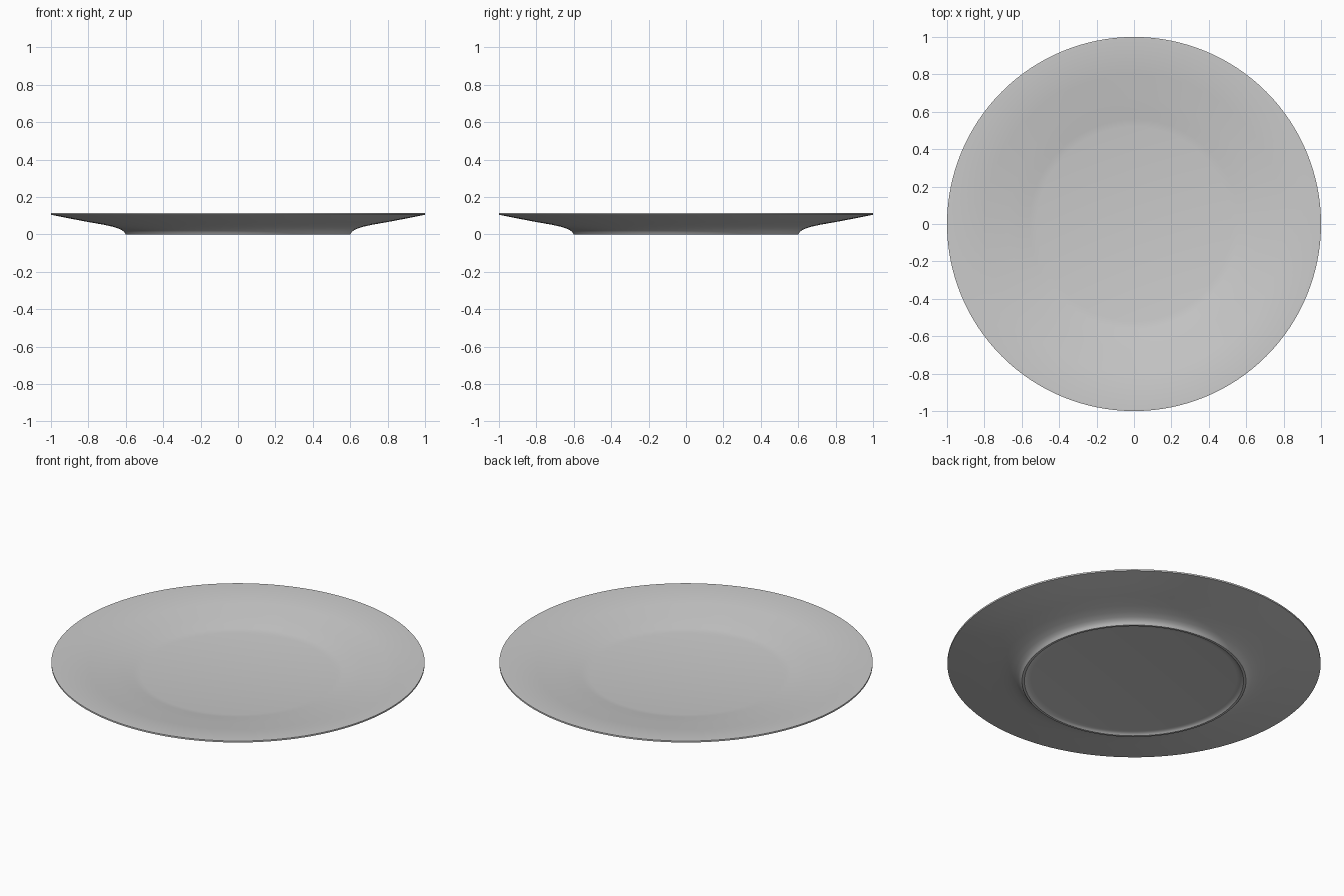
import bpy
import bmesh
import math

cube = bpy.data.objects.get("Cube")
if cube:
    bpy.data.objects.remove(cube, do_unlink=True)

SEGMENTS = 128

# Glaze colour
glaze = bpy.data.materials.new("grey_glaze")
glaze.use_nodes = True
colour = (0.6, 0.6, 0.6, 1)
glaze.diffuse_color = colour
glaze.node_tree.nodes["Principled BSDF"].inputs["Base Color"].default_value = colour

# Cross-section (radius, height): well, sloping rim, lip, underside, foot, recess
profile = [
    (0, 0.045), (0.52, 0.045),
    (0.56, 0.051), (0.61, 0.06), (0.67, 0.069), (0.8, 0.088), (0.99, 0.115),
    (1, 0.114), (1, 0.105),
    (0.9, 0.085), (0.8, 0.066), (0.72, 0.052), (0.67, 0.041),
    (0.635, 0.03), (0.618, 0.021), (0.607, 0.011), (0.6, 0),
    (0.587, 0), (0.58, 0.006), (0.568, 0.011), (0.55, 0.013), (0, 0.013),
]

# Plate: spin the cross-section around the z axis
bm = bmesh.new()
verts = [bm.verts.new((r, 0, z)) for r, z in profile]
edges = [bm.edges.new(pair) for pair in zip(verts, verts[1:])]
bmesh.ops.spin(bm, geom=verts + edges, cent=(0, 0, 0), axis=(0, 0, 1),
               angle=math.tau, steps=SEGMENTS, use_merge=True)
bmesh.ops.remove_doubles(bm, verts=bm.verts, dist=0.0001)
bmesh.ops.recalc_face_normals(bm, faces=bm.faces)

mesh = bpy.data.meshes.new("plate")
bm.to_mesh(mesh)
bm.free()
mesh.materials.append(glaze)
plate = bpy.data.objects.new("plate", mesh)
bpy.context.collection.objects.link(plate)

# Smooth glaze with crisp lip and foot edges
bpy.context.view_layer.objects.active = plate
plate.select_set(True)
bpy.ops.object.shade_smooth_by_angle(angle=math.radians(35))
